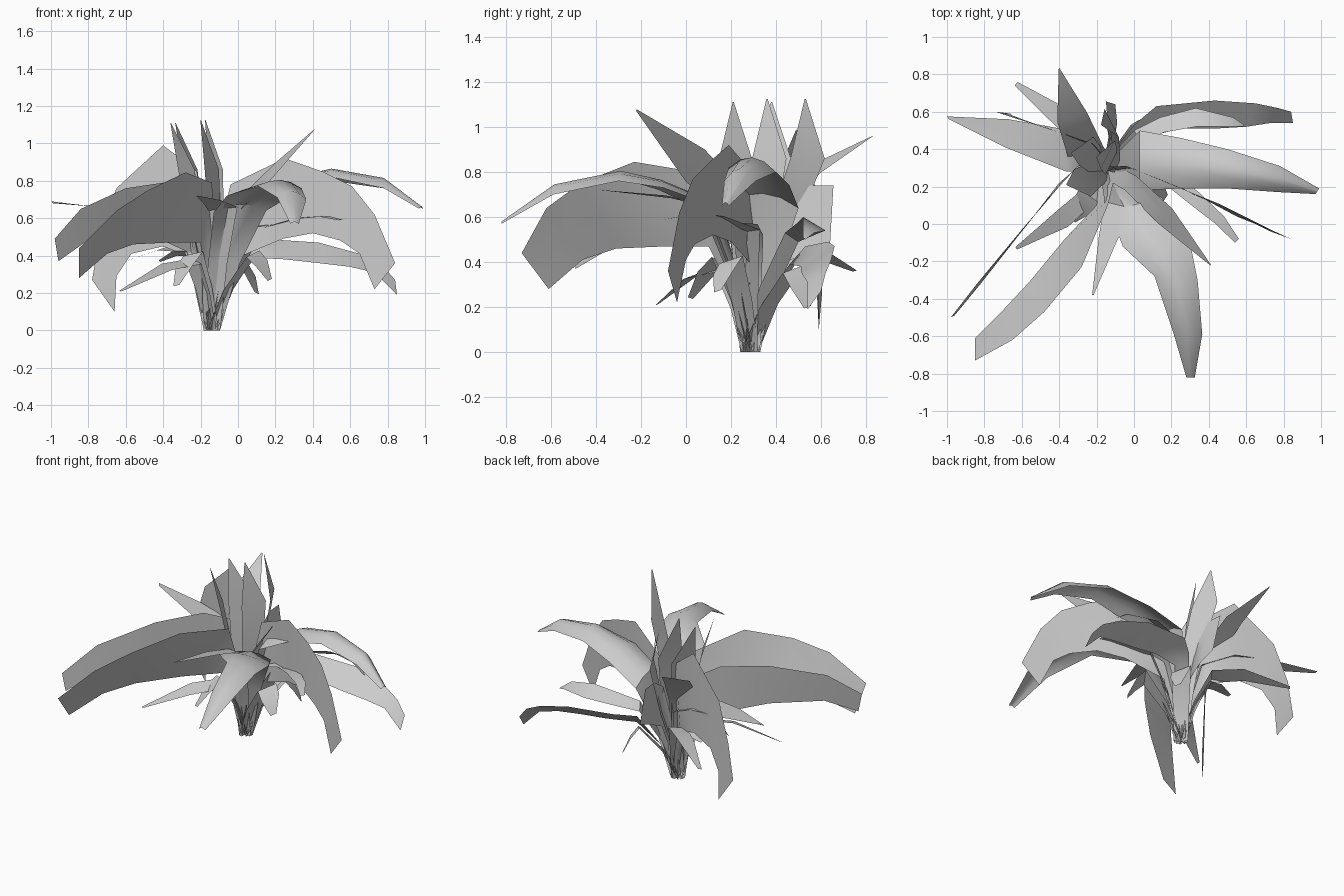
import bpy
from mathutils import Vector

ROOT = Vector((-0.14, 0.285, 0.01))
ACROSS = (0, 0.25, 0.5, 0.75, 1)


def ribbon(name, left, right, arch=0.0):
    """Thin leaf lofted between two edges, tapering down to the shared root."""
    left = [Vector(p) for p in left]
    right = [Vector(p) for p in right]
    across = left[0] - right[0]
    across.z = 0
    across = across.normalized() * 0.045 if across.length > 0.02 else Vector((0.045, 0, 0))

    # narrow stalk rows from the root up to the first blade row
    def stalk(edge, side):
        foot = ROOT + side
        d = edge[0] - foot
        knee = foot + Vector((d.x * 0.42, d.y * 0.42, d.z * 0.55))
        return [foot, knee] + edge
    left, right = stalk(left, across), stalk(right, -across)
    n = len(left)
    cuts = ACROSS if arch else (0, 0.5, 1)
    m = len(cuts)
    verts, faces = [], []
    for i, (a, b) in enumerate(zip(left, right)):
        lift = arch * min(1, i / 2) * (0.25 if i == n - 1 else 1)
        verts += [a.lerp(b, t) + Vector((0, 0, lift * 4 * t * (1 - t))) for t in cuts]
    for i in range(n - 1):
        for j in range(m - 1):
            k = i * m + j
            faces.append((k, k + 1, k + m + 1, k + m))
    me = bpy.data.meshes.new(name)
    me.from_pydata(verts, [], faces)
    me.update()
    ob = bpy.data.objects.new(name, me)
    bpy.context.collection.objects.link(ob)
    bpy.ops.object.select_all(action='DESELECT')
    ob.select_set(True)
    bpy.context.view_layer.objects.active = ob
    bpy.ops.object.shade_smooth_by_angle(angle=0.8)
    return ob


def spear(name, path, widths, side):
    """Leaf given by its centre line, half widths and a width direction."""
    s = Vector(side).normalized()
    path = [Vector(p) for p in path]
    ribbon(name, [p + s * w for p, w in zip(path, widths)],
           [p - s * w for p, w in zip(path, widths)])


# Broad arching leaves on the right
ribbon("right_arched_leaf",
       [(0.03, 0.5, 0.65), (0.25, 0.46, 0.75), (0.5, 0.4, 0.81), (0.78, 0.31, 0.77), (0.99, 0.19, 0.66)],
       [(0.03, 0.18, 0.67), (0.25, 0.19, 0.78), (0.5, 0.19, 0.83), (0.78, 0.17, 0.77), (0.97, 0.16, 0.66)], 0.055)
ribbon("right_upright_leaf",
       [(-0.04, 0.31, 0.79), (0.25, 0.19, 0.93), (0.45, 0.11, 0.86), (0.61, 0.03, 0.78), (0.73, -0.03, 0.63), (0.84, -0.08, 0.37)],
       [(0.0, 0.29, 0.4), (0.24, 0.2, 0.5), (0.4, 0.12, 0.53), (0.55, 0.04, 0.49), (0.65, 0.0, 0.42), (0.73, -0.04, 0.23)])
ribbon("back_right_leaf",
       [(0.0, 0.53, 0.48), (0.12, 0.63, 0.5), (0.43, 0.66, 0.48), (0.65, 0.645, 0.42), (0.77, 0.62, 0.36), (0.84, 0.6, 0.28)],
       [(0.05, 0.46, 0.4), (0.25, 0.51, 0.39), (0.43, 0.51, 0.37), (0.6, 0.52, 0.35), (0.73, 0.54, 0.32), (0.85, 0.54, 0.2)])
ribbon("back_right_inner_leaf",
       [(0.0, 0.5, 0.5), (0.14, 0.57, 0.53), (0.33, 0.62, 0.55), (0.53, 0.57, 0.54), (0.59, 0.53, 0.51)],
       [(0.04, 0.44, 0.54), (0.16, 0.49, 0.58), (0.33, 0.52, 0.61), (0.5, 0.52, 0.58), (0.58, 0.52, 0.52)])

# Broad front leaf
ribbon("front_arched_leaf",
       [(-0.13, 0.07, 0.64), (-0.06, -0.12, 0.73), (0.11, -0.28, 0.78), (0.21, -0.58, 0.72), (0.28, -0.82, 0.58)],
       [(0.15, 0.14, 0.65), (0.3, -0.1, 0.74), (0.34, -0.3, 0.77), (0.365, -0.59, 0.71), (0.325, -0.82, 0.58)], 0.04)

# Large drooping leaves at the left front
ribbon("left_front_leaf",
       [(-0.14, 0.1, 0.8), (-0.28, -0.23, 0.855), (-0.48, -0.47, 0.76), (-0.65, -0.62, 0.65), (-0.85, -0.73, 0.45)],
       [(-0.2, 0.1, 0.48), (-0.37, -0.08, 0.48), (-0.56, -0.31, 0.47), (-0.7, -0.46, 0.42), (-0.85, -0.61, 0.29)])
ribbon("left_upright_leaf",
       [(-0.28, 0.33, 0.74), (-0.4, 0.2, 0.8), (-0.6, -0.03, 0.77), (-0.84, -0.32, 0.66), (-0.98, -0.5, 0.5)],
       [(-0.25, 0.34, 0.42), (-0.4, 0.22, 0.49), (-0.6, -0.04, 0.51), (-0.82, -0.32, 0.48), (-0.96, -0.49, 0.38)])

# Left and back leaves
ribbon("left_flat_leaf",
       [(-0.2, 0.42, 0.52), (-0.39, 0.51, 0.62), (-0.67, 0.56, 0.66), (-1.0, 0.575, 0.7)],
       [(-0.24, 0.28, 0.53), (-0.36, 0.28, 0.62), (-0.69, 0.41, 0.67), (-0.99, 0.56, 0.69)])
ribbon("back_left_upright_leaf",
       [(-0.22, 0.43, 0.86), (-0.4, 0.49, 1.0), (-0.65, 0.57, 0.77), (-0.74, 0.6, 0.52), (-0.78, 0.605, 0.28)],
       [(-0.25, 0.42, 0.4), (-0.4, 0.49, 0.46), (-0.57, 0.55, 0.42), (-0.65, 0.58, 0.3), (-0.66, 0.59, 0.11)])
ribbon("back_upright_leaf",
       [(-0.13, 0.43, 0.68), (-0.14, 0.54, 0.75), (-0.15, 0.655, 0.75)],
       [(-0.11, 0.42, 0.4), (-0.09, 0.54, 0.45), (-0.1, 0.64, 0.49)])

# Pointed leaves: path, half widths, width direction
spear("back_left_spear", [(-0.25, 0.45, 0.44), (-0.4, 0.58, 0.45), (-0.63, 0.75, 0.37)],
      [0.06, 0.055, 0.012], (0.6, 0.75, 0.2))
spear("low_front_left_spear", [(-0.22, 0.17, 0.38), (-0.38, 0.03, 0.35), (-0.63, -0.13, 0.22)],
      [0.05, 0.055, 0.008], (-0.5, 0.8, 0.3))
spear("front_spear", [(-0.08, 0.1, 0.66), (-0.14, -0.08, 0.7), (-0.22, -0.38, 0.73)],
      [0.08, 0.05, 0.004], (0.8, -0.2, 0.1))
spear("right_front_strip", [(0.12, 0.3, 0.55), (0.32, 0.14, 0.61), (0.46, 0.02, 0.62), (0.55, -0.09, 0.6)],
      [0.04, 0.04, 0.03, 0.015], (0.7, 0.7, 0.1))
spear("high_front_spear", [(-0.02, 0.22, 0.66), (0.17, 0.04, 0.84), (0.41, -0.22, 1.085)],
      [0.08, 0.09, 0.004], (0.3, 0.35, 0.6))
spear("high_back_spear", [(-0.26, 0.39, 0.6), (-0.33, 0.57, 0.82), (-0.4, 0.83, 0.97)],
      [0.1, 0.085, 0.003], (1, 0.3, -0.2))

# Upright heart blades: tip and sideways lean of the blade
for i, (x, y, z, lean) in enumerate([(-0.36, 0.21, 1.12, -0.6), (-0.335, 0.38, 1.12, 0.5),
                                     (-0.2, 0.36, 1.135, 0.5), (-0.175, 0.53, 1.135, -0.5)]):
    spear("heart_blade_%d" % (i + 1),
          [(x * 0.6, 0.3 + (y - 0.3) * 0.45, 0.5), (x * 0.85 + 0.03, y + 0.01, 0.87), (x, y, z)],
          [0.07, 0.085, 0.003], (lean, 1, 0))

# Short low leaves round the base
low = [((0.08, 0.2, 0.42), (0.17, 0.14, 0.28)), ((-0.24, 0.15, 0.42), (-0.33, 0.02, 0.25)),
       ((0.02, 0.48, 0.38), (0.1, 0.54, 0.21)), ((-0.26, 0.38, 0.42), (-0.42, 0.42, 0.38)),
       ((0.0, 0.28, 0.52), (0.2, 0.24, 0.58))]
for i, (m, t) in enumerate(low):
    d = Vector(t) - Vector(m)
    spear("low_leaf_%d" % (i + 1), [m, (Vector(m) + Vector(t)) / 2 + Vector((0, 0, 0.02)), t],
          [0.065, 0.06, 0.02], (-d.y, d.x, 0.03))

# Rest the plant on the ground
bpy.context.view_layer.update()
low_z = min(v.co.z for o in bpy.data.objects for v in o.data.vertices)
for o in bpy.data.objects:
    o.location.z -= low_z
